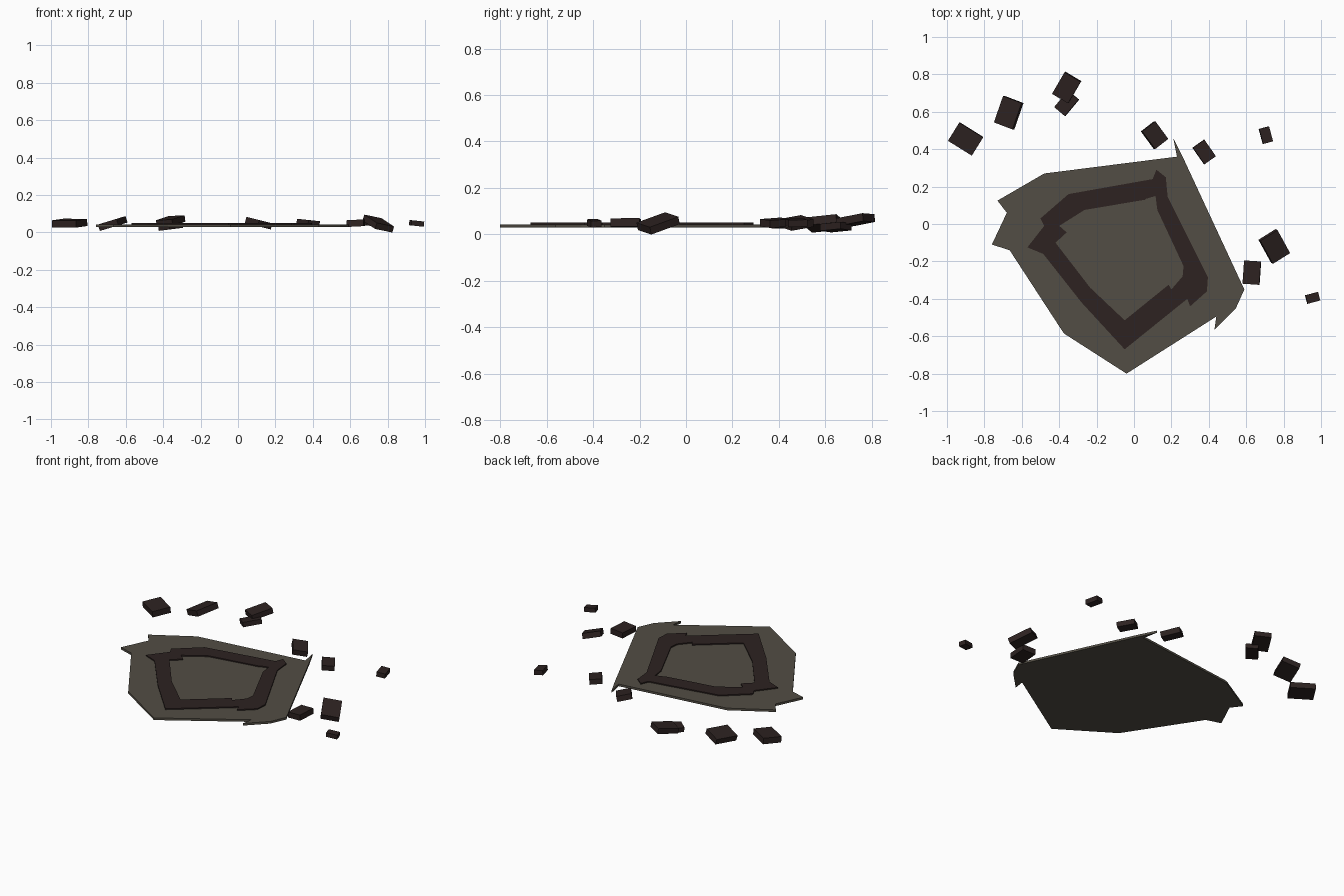
import bpy, bmesh
from math import radians
from mathutils import Euler, Matrix

cube = bpy.data.objects.get("Cube")
if cube:
    bpy.data.objects.remove(cube, do_unlink=True)


def make_material(name, colour):
    mat = bpy.data.materials.new(name)
    mat.use_nodes = True
    mat.diffuse_color = (*colour, 1)
    mat.node_tree.nodes["Principled BSDF"].inputs["Base Color"].default_value = (*colour, 1)
    return mat


stone = make_material("grey_brown_stone", (0.085, 0.075, 0.058))
charred = make_material("charred_brown", (0.026, 0.016, 0.015))


def add_object(name, bm, mat):
    bmesh.ops.recalc_face_normals(bm, faces=bm.faces)
    mesh = bpy.data.meshes.new(name)
    bm.to_mesh(mesh)
    bm.free()
    mesh.materials.append(mat)
    obj = bpy.data.objects.new(name, mesh)
    bpy.context.collection.objects.link(obj)
    return obj


def add_plate(name, outlines, bottom, top, mat):
    """Flat plate with a closed outline; any further outline is a hole."""
    bm = bmesh.new()
    for outline in outlines:
        verts = [bm.verts.new((x, y, bottom)) for x, y in outline]
        for a, b in zip(verts, verts[1:] + verts[:1]):
            bm.edges.new((a, b))
    bmesh.ops.triangle_fill(bm, edges=bm.edges[:], use_beauty=True, normal=(0, 0, 1))
    extruded = bmesh.ops.extrude_face_region(bm, geom=bm.faces[:], use_keep_orig=True)
    raised = [g for g in extruded["geom"] if isinstance(g, bmesh.types.BMVert)]
    bmesh.ops.translate(bm, verts=raised, vec=(0, 0, top - bottom))
    return add_object(name, bm, mat)


def add_chunk(name, place, size, turn, roll=0, pitch=0):
    """Box turned about z, then tipped sideways (roll) and lengthways (pitch)."""
    bm = bmesh.new()
    tip = Euler((radians(pitch), radians(roll), 0)).to_matrix().to_4x4()
    spin = Matrix.Rotation(radians(turn), 4, "Z")
    scale = Matrix.Diagonal((*size, 1))
    bmesh.ops.create_cube(bm, size=1, matrix=Matrix.Translation(place) @ tip @ spin @ scale)
    return add_object(name, bm, charred)


# Broken ground slab with splintered corners
slab_outline = [
    (.21, .46), (.26, .36), (.59, -.35), (.545, -.45), (.43, -.565),
    (.44, -.495), (-.04, -.8), (-.375, -.585), (-.665, -.14), (-.76, -.11),
    (-.68, .06), (-.73, .125), (-.48, .27), (.23, .36)]
add_plate("ground_slab", [slab_outline], .029, .043, stone)

# Dark jagged band lying on the slab
band_outer = [
    (.12, .29), (.17, .25), (.18, .145), (.395, -.285), (.39, -.36),
    (.3, -.44), (.285, -.4), (-.05, -.67), (-.28, -.42), (-.485, -.16),
    (-.57, -.125), (-.48, -.01), (-.5, .03), (-.35, .16), (.1, .24)]
band_inner = [
    (.065, .135), (.115, .15), (.125, .075), (.265, -.225), (.26, -.28),
    (.2, -.35), (.185, -.325), (-.05, -.515), (-.235, -.34), (-.42, -.1),
    (-.36, -.045), (-.4, -.01), (-.265, .075), (.06, .13)]
add_plate("dark_band", [band_outer, band_inner], .042, .05, charred)

# Scattered rubble chunks
add_chunk("rubble_far_right", (-.9, .455, .049), (.15, .115, .038), -32, -2, 4)
add_chunk("rubble_back_right", (-.67, .595, .047), (.11, .15, .036), -20, -17)
add_chunk("rubble_stack_top", (-.36, .73, .061), (.1, .135, .034), -31, -7, 7)
add_chunk("rubble_stack_base", (-.36, .645, .031), (.115, .075, .03), 50, -7)
add_chunk("rubble_back_middle", (.11, .475, .049), (.09, .118, .034), 37, 14)
add_chunk("rubble_back_left", (.375, .385, .05), (.075, .108, .032), 35, 6)
add_chunk("rubble_small_back", (.705, .475, .05), (.055, .083, .03), 15, 6)
add_chunk("rubble_side_large", (.75, -.12, .047), (.11, .147, .034), 32, 18, 10)
add_chunk("rubble_side_small", (.63, -.26, .049), (.09, .125, .036), -4, -3)
add_chunk("rubble_small_front", (.955, -.395, .048), (.07, .047, .028), 15, 6)
